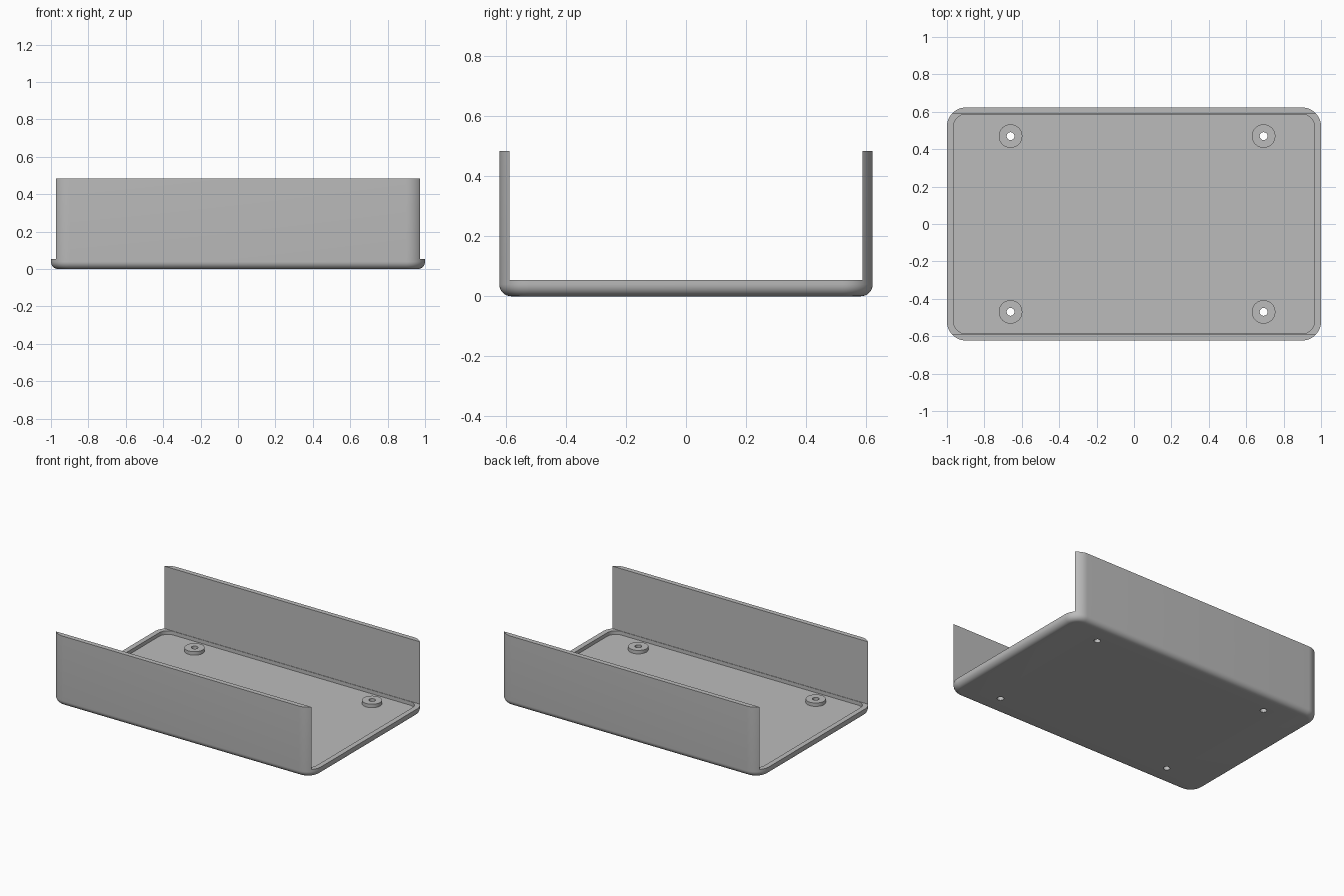
import bpy, bmesh, math

cube = bpy.data.objects.get("Cube")
if cube:
    bpy.data.objects.remove(cube, do_unlink=True)

HX, HY, HEIGHT = 1.0, 0.6225, 0.485
RIM, FLOOR = 0.055, 0.03
CORNER, FILLET = 0.1, 0.04

grey = bpy.data.materials.new("light grey")
grey.use_nodes = True
grey.diffuse_color = (0.5, 0.5, 0.5, 1)
grey.node_tree.nodes["Principled BSDF"].inputs["Base Color"].default_value = (0.5, 0.5, 0.5, 1)


def rounded_rect(hx, hy, r, steps=12):
    """Counter-clockwise outline of a rectangle with round corners."""
    pts = []
    for k, (sx, sy) in enumerate([(1, 1), (-1, 1), (-1, -1), (1, -1)]):
        for i in range(steps + 1):
            a = math.pi / 2 * (k + i / steps)
            pts.append((sx * (hx - r) + r * math.cos(a), sy * (hy - r) + r * math.sin(a)))
    return pts


def loft(name, layers):
    """Closed solid through a stack of (outline, z) layers."""
    bm = bmesh.new()
    rings = [[bm.verts.new((x, y, z)) for x, y in pts] for pts, z in layers]
    for low, high in zip(rings, rings[1:]):
        n = len(low)
        for i in range(n):
            j = (i + 1) % n
            bm.faces.new((low[i], low[j], high[j], high[i]))
    bm.faces.new(rings[0][::-1])
    bm.faces.new(rings[-1])
    mesh = bpy.data.meshes.new(name)
    bm.to_mesh(mesh)
    bm.free()
    mesh.materials.append(grey)
    obj = bpy.data.objects.new(name, mesh)
    bpy.context.collection.objects.link(obj)
    return obj


def circle(cx, cy, r, n=32):
    return [(cx + r * math.cos(math.tau * i / n), cy + r * math.sin(math.tau * i / n)) for i in range(n)]


def combine(target, other, operation):
    """Apply a boolean and remove the helper solid."""
    mod = target.modifiers.new("boolean", 'BOOLEAN')
    mod.operation, mod.solver, mod.object = operation, 'EXACT', other
    bpy.context.view_layer.objects.active = target
    bpy.ops.object.modifier_apply(modifier=mod.name)
    bpy.data.objects.remove(other, do_unlink=True)


# Outer block with a filleted bottom edge
layers = []
for i in range(9):
    a = math.pi / 2 * i / 8
    inset = FILLET * (1 - math.sin(a))
    layers.append((rounded_rect(HX - inset, HY - inset, CORNER - inset), FILLET * (1 - math.cos(a))))
layers.append((rounded_rect(HX, HY, CORNER), HEIGHT))
tray = loft("open_ended_tray", layers)

# Open the ends, leaving the front and back walls
slot = [(1.2, 0.589), (-1.2, 0.589), (-1.2, -0.589), (1.2, -0.589)]
combine(tray, loft("end_cutter", [(slot, RIM), (slot, 1)]), 'DIFFERENCE')

# Shallow recess that forms the low rim
recess = rounded_rect(0.965, 0.586, 0.065)
combine(tray, loft("recess_cutter", [(recess, FLOOR), (recess, 0.3)]), 'DIFFERENCE')

# Four standoffs with screw holes through the floor
for x in (-0.66, 0.693):
    for y in (-0.47, 0.47):
        boss, hole = circle(x, y, 0.063), circle(x, y, 0.021, 20)
        combine(tray, loft("standoff", [(boss, FLOOR - 0.01), (boss, RIM - 0.001)]), 'UNION')
        combine(tray, loft("hole_cutter", [(hole, -0.1), (hole, 0.2)]), 'DIFFERENCE')

bpy.ops.object.select_all(action='DESELECT')
tray.select_set(True)
bpy.context.view_layer.objects.active = tray
bpy.ops.object.shade_smooth_by_angle(angle=math.radians(30))
